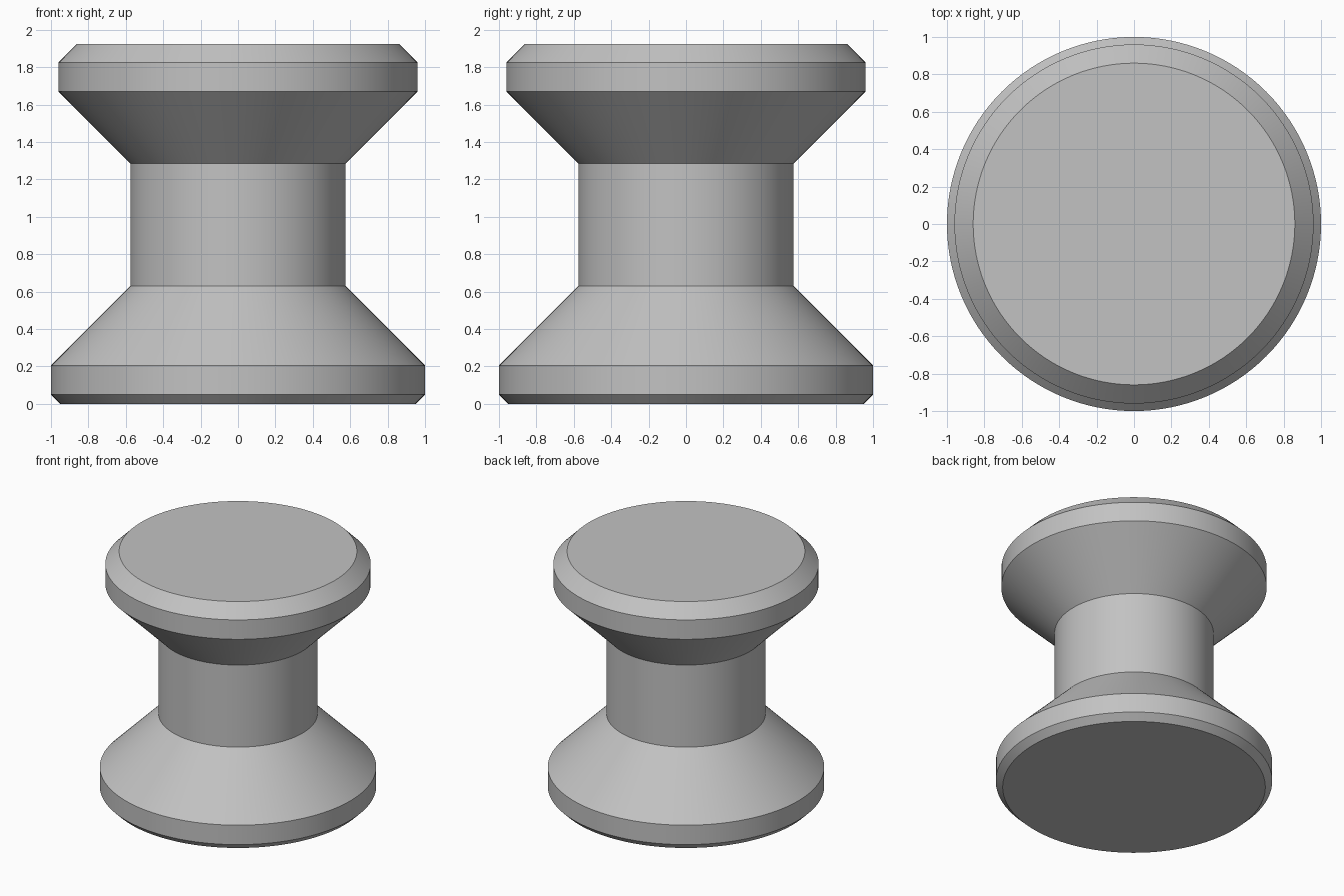
import bpy
import bmesh
from math import cos, sin, tau, radians

cube = bpy.data.objects.get("Cube")
if cube:
    bpy.data.objects.remove(cube, do_unlink=True)

SEGMENTS = 128

# Plain grey material
GREY = (0.54, 0.54, 0.54, 1)
grey = bpy.data.materials.new("grey")
grey.use_nodes = True
grey.diffuse_color = GREY
grey.node_tree.nodes["Principled BSDF"].inputs["Base Color"].default_value = GREY


def lathe(name, profile, material):
    """Turn (radius, height) points into a closed solid around z."""
    bm = bmesh.new()
    rings = [[bm.verts.new((r * cos(tau * i / SEGMENTS), r * sin(tau * i / SEGMENTS), z))
              for i in range(SEGMENTS)] for r, z in profile]
    for low, high in zip(rings, rings[1:]):
        for i in range(SEGMENTS):
            j = (i + 1) % SEGMENTS
            bm.faces.new((low[i], low[j], high[j], high[i]))
    bm.faces.new(rings[0][::-1])
    bm.faces.new(rings[-1])
    mesh = bpy.data.meshes.new(name)
    bm.to_mesh(mesh)
    bm.free()
    mesh.materials.append(material)
    obj = bpy.data.objects.new(name, mesh)
    bpy.context.collection.objects.link(obj)
    bpy.ops.object.select_all(action="DESELECT")
    obj.select_set(True)
    bpy.context.view_layer.objects.active = obj
    bpy.ops.object.shade_smooth_by_angle(angle=radians(30))
    return obj


# Turned spool: chamfered base flange, waist, chamfered top flange
lathe("spool_body", [
    (0.95, 0), (1, 0.05), (1, 0.205),
    (0.575, 0.63), (0.575, 1.285),
    (0.96, 1.67), (0.96, 1.825), (0.86, 1.925),
], grey)
